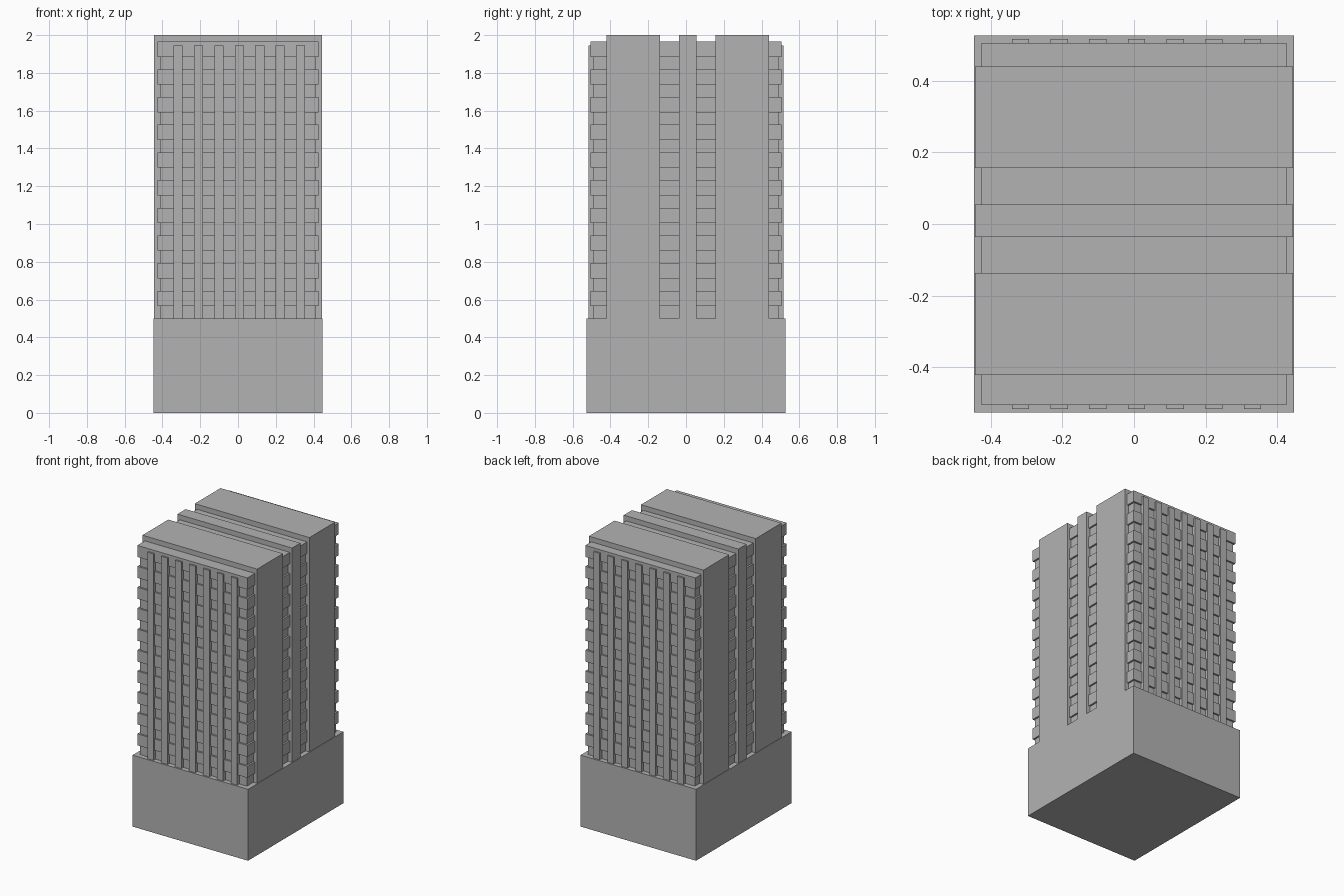
import bpy

cube = bpy.data.objects.get("Cube")
if cube:
    bpy.data.objects.remove(cube)

concrete = bpy.data.materials.new("concrete_grey")
concrete.use_nodes = True
GREY = (0.45, 0.45, 0.45, 1)
concrete.diffuse_color = GREY
concrete.node_tree.nodes["Principled BSDF"].inputs["Base Color"].default_value = GREY


def box(name, x, y, z):
    """Box spanning the (low, high) ranges on each axis."""
    spans = (x, y, z)
    bpy.ops.mesh.primitive_cube_add(size=1, location=[sum(s) / 2 for s in spans])
    obj = bpy.context.object
    obj.name = name
    obj.scale = [s[1] - s[0] for s in spans]
    bpy.ops.object.transform_apply(location=False, rotation=False, scale=True)
    obj.data.materials.append(concrete)
    return obj


PODIUM_TOP, ROOF = 0.5, 1.965
CORE_X, CORE_Y = 0.426, 0.505
FLOORS, RECESS = 10, 0.012

# Plain podium
box("podium", (-0.447, 0.447), (-0.527, 0.527), (0, PODIUM_TOP))

# Recessed window wall, with a projecting band on every floor
box("window_core", (-CORE_X + RECESS, CORE_X - RECESS),
    (-CORE_Y + RECESS, CORE_Y - RECESS), (PODIUM_TOP, ROOF - 0.01))
pitch = (ROOF - PODIUM_TOP) / FLOORS
for i in range(FLOORS):
    top = PODIUM_TOP + (i + 1) * pitch
    box(f"floor_band_{i + 1}", (-CORE_X, CORE_X), (-CORE_Y, CORE_Y),
        (top - 0.55 * pitch, top))

# Tall wall slabs crossing the tower
for name, y in (("front_slab", (-0.422, -0.137)),
                ("middle_slab", (-0.036, 0.055)),
                ("back_slab", (0.156, 0.44))):
    box(name, (-0.444, 0.444), y, (PODIUM_TOP, 2))

# Vertical fins on the front and back
for name, side in (("front", -1), ("back", 1)):
    for i in range(7):
        x = 0.007 + (i - 3) * 0.108
        y = sorted((side * (CORE_Y - 0.03), side * 0.516))
        box(f"{name}_fin_{i + 1}", (x - 0.024, x + 0.024), y, (PODIUM_TOP, 1.945))
